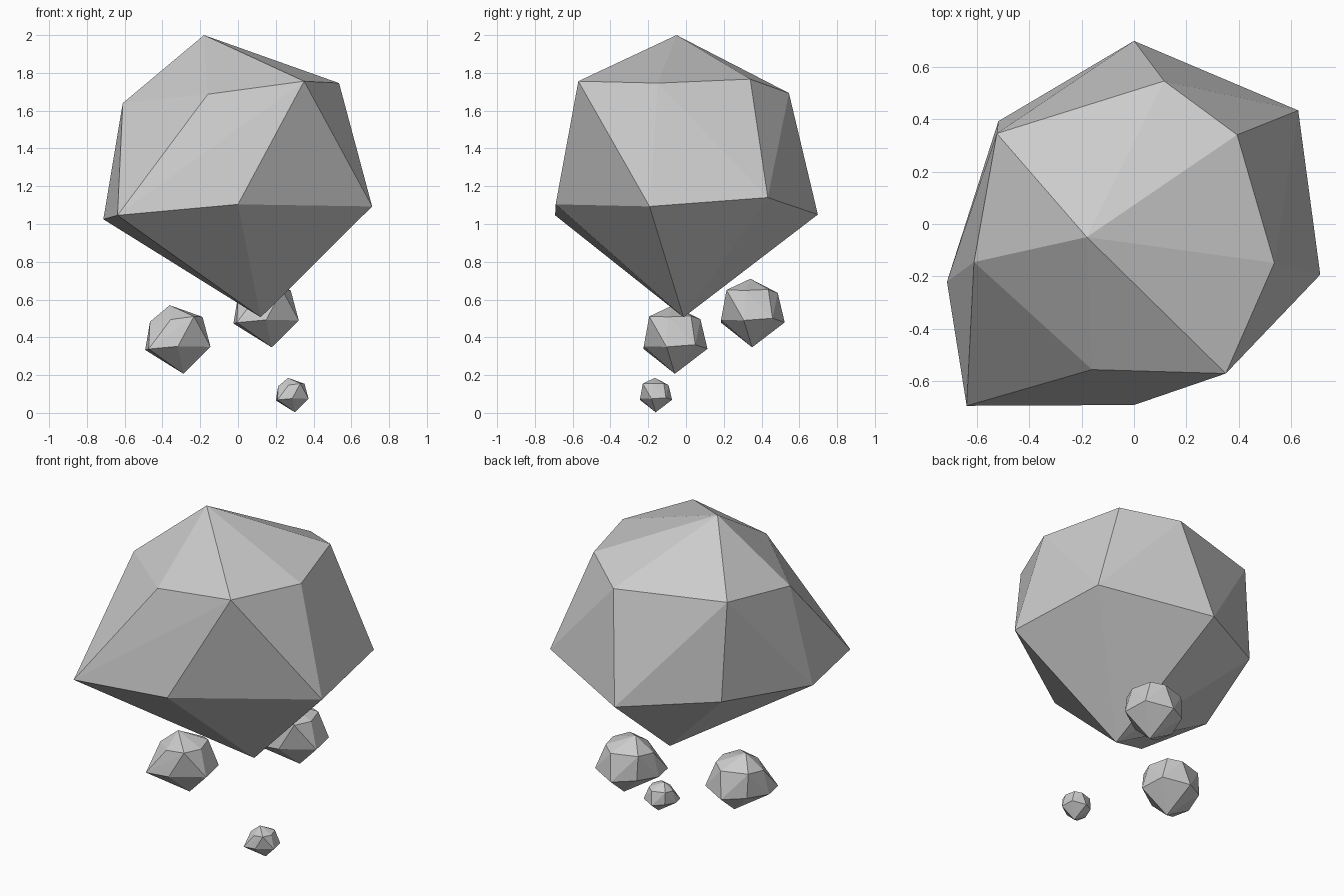
import bpy, bmesh

if "Cube" in bpy.data.objects:
    bpy.data.objects.remove(bpy.data.objects["Cube"])

# Rock shape: top point, upper ring of seven, lower ring of seven, bottom point
TOP = [(-0.18, -0.05, 2.0)]
UPPER = [(-0.61, -0.145, 1.64), (-0.16, -0.555, 1.687), (0.35, -0.57, 1.756),
         (0.535, -0.148, 1.746), (0.393, 0.34, 1.767), (0.115, 0.545, 1.693),
         (-0.523, 0.345, 1.702)]
LOWER = [(-0.713, -0.22, 1.025), (-0.638, -0.693, 1.046), (0.0, -0.69, 1.104),
         (0.71, -0.193, 1.093), (0.626, 0.433, 1.14), (0.0, 0.698, 1.05),
         (-0.517, 0.392, 1.103)]
BOTTOM = [(0.12, -0.013, 0.506)]
BASE_Z = BOTTOM[0][2]


def rock(name, x, y, bottom, scale):
    """Faceted rock at a given centre, lowest height and size."""
    bm = bmesh.new()
    for px, py, pz in TOP + UPPER + LOWER + BOTTOM:
        bm.verts.new((px * scale, py * scale, (pz - BASE_Z) * scale))
    bmesh.ops.convex_hull(bm, input=bm.verts[:])
    bmesh.ops.recalc_face_normals(bm, faces=bm.faces[:])
    mesh = bpy.data.meshes.new(name)
    bm.to_mesh(mesh)
    bm.free()
    obj = bpy.data.objects.new(name, mesh)
    obj.location = (x, y, bottom)
    bpy.context.collection.objects.link(obj)


# Large floating rock and its three fragments
rock("large_rock", 0, 0, BASE_Z, 1.0)
rock("left_fragment", -0.318, -0.056, 0.207, 0.243)
rock("back_fragment", 0.149, 0.353, 0.347, 0.243)
rock("small_fragment", 0.287, -0.159, 0.003, 0.122)
